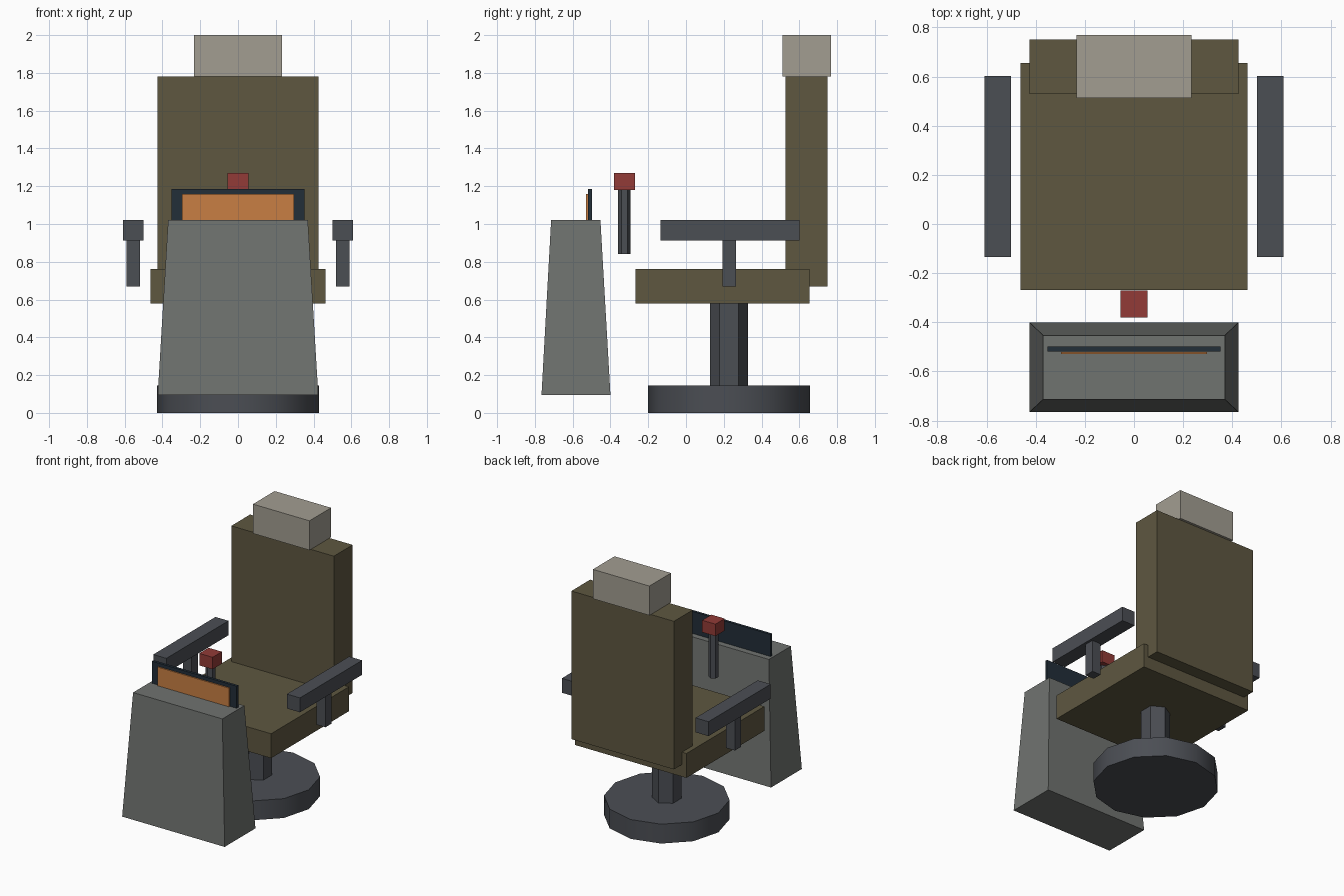
import bpy, bmesh, math
from mathutils import Matrix

if "Cube" in bpy.data.objects:
    bpy.data.objects.remove(bpy.data.objects["Cube"])


def material(name, rgb):
    """Flat colour from 0-255 sRGB values."""
    lin = [((c / 255 + 0.055) / 1.055) ** 2.4 for c in rgb]
    m = bpy.data.materials.new(name)
    m.diffuse_color = (*lin, 1)
    m.use_nodes = True
    m.node_tree.nodes["Principled BSDF"].inputs["Base Color"].default_value = m.diffuse_color
    return m


OLIVE = material("olive upholstery", (94, 87, 64))
CREAM = material("pale headrest", (162, 157, 145))
METAL = material("dark metal", (75, 78, 84))
GREY = material("console grey", (112, 115, 112))
SCREEN = material("screen frame", (34, 46, 57))
ORANGE = material("orange display", (200, 127, 68))
RED = material("red knob", (146, 59, 55))


def finish(name, bm, mat):
    bmesh.ops.recalc_face_normals(bm, faces=bm.faces)
    me = bpy.data.meshes.new(name)
    bm.to_mesh(me)
    bm.free()
    me.materials.append(mat)
    ob = bpy.data.objects.new(name, me)
    bpy.context.collection.objects.link(ob)
    return ob


def box(name, x, y, z, mat, top=None):
    """Box from (min, max) ranges; top = (x range, y range) tapers it."""
    bm = bmesh.new()
    bmesh.ops.create_cube(bm, size=1)
    for v in bm.verts:
        up = v.co.z > 0
        rx, ry = top if (top and up) else (x, y)
        v.co = (rx[v.co.x > 0], ry[v.co.y > 0], z[up])
    return finish(name, bm, mat)


def cylinder(name, y, r, z, sides, mat):
    """Upright prism on the centre line with a corner pointing along y."""
    bm = bmesh.new()
    bmesh.ops.create_cone(bm, cap_ends=True, segments=sides, radius1=r,
                          radius2=r, depth=z[1] - z[0],
                          matrix=Matrix.Translation((0, y, sum(z) / 2)))
    # put a corner exactly on the y axis
    a = max(bm.verts, key=lambda v: v.co.y).co
    turn = math.pi / 2 - math.atan2(a.y - y, a.x)
    bmesh.ops.rotate(bm, verts=bm.verts, cent=(0, y, 0),
                     matrix=Matrix.Rotation(turn, 3, 'Z'))
    return finish(name, bm, mat)


# Pedestal
base = cylinder("pedestal_base", 0.228, 0.428, (0, 0.145), 12, METAL)
for p in base.data.polygons:
    p.use_smooth = len(p.vertices) == 4
for e in base.data.edges:  # keep the rims crisp
    za, zb = (base.data.vertices[i].co.z for i in e.vertices)
    e.use_edge_sharp = abs(za - zb) < 1e-4
cylinder("pedestal_column", 0.228, 0.1, (0.145, 0.58), 6, METAL)

# Seat, backrest and headrest
box("seat", (-0.462, 0.462), (-0.268, 0.655), (0.58, 0.763), OLIVE)
box("backrest", (-0.425, 0.425), (0.528, 0.75), (0.67, 1.78), OLIVE)
box("headrest", (-0.234, 0.234), (0.512, 0.768), (1.78, 2.0), CREAM)

# Armrests on both sides
for s, side in ((-1, "left"), (1, "right")):
    box(side + "_armrest", sorted((s * 0.5, s * 0.608)), (-0.135, 0.602),
        (0.912, 1.02), METAL)
    box(side + "_armrest_post", sorted((s * 0.518, s * 0.59)), (0.192, 0.264),
        (0.67, 0.912), METAL)

# Console with its upright display
box("console", (-0.425, 0.425), (-0.765, -0.4), (0.095, 1.02), GREY,
    top=((-0.37, 0.37), (-0.714, -0.453)))
box("screen_frame", (-0.352, 0.352), (-0.518, -0.498), (1.0, 1.185), SCREEN)
box("display_panel", (-0.296, 0.296), (-0.529, -0.52), (1.0, 1.16), ORANGE)

# Control lever
cylinder("lever_stem", -0.326, 0.033, (0.84, 1.18), 6, METAL)
box("lever_knob", (-0.055, 0.055), (-0.38, -0.27), (1.18, 1.27), RED)
